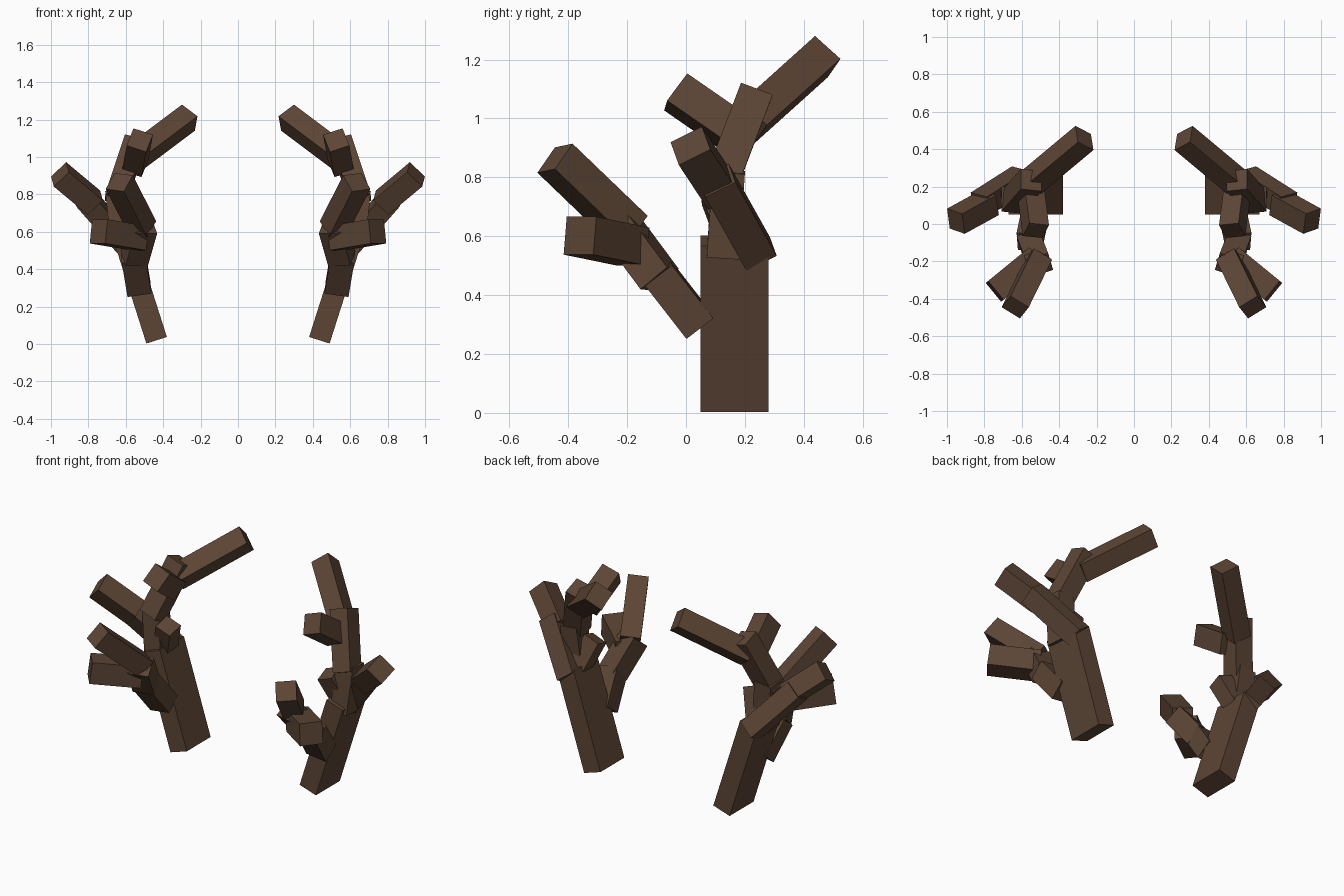
import bpy, bmesh
from mathutils import Vector

if "Cube" in bpy.data.objects:
    bpy.data.objects.remove(bpy.data.objects["Cube"])

mat = bpy.data.materials.new("dark_brown_horn")
mat.diffuse_color = (0.108, 0.060, 0.036, 1)
mat.use_nodes = True
mat.node_tree.nodes["Principled BSDF"].inputs["Base Color"].default_value = mat.diffuse_color


def beam(name, p0, p1, ref, w, d):
    """Square-ended box from p0 to p1; ref sets the direction of width w."""
    p0, p1 = Vector(p0), Vector(p1)
    axis = (p1 - p0).normalized()
    ref = Vector(ref)
    u = (ref - axis * ref.dot(axis)).normalized()
    v = axis.cross(u)
    for side, s in (("left", 1), ("right", -1)):
        bm = bmesh.new()
        rings = []
        for p in (p0, p1):
            ring = []
            for a, b in ((-1, -1), (1, -1), (1, 1), (-1, 1)):
                c = p + u * (a * w / 2) + v * (b * d / 2)
                ring.append(bm.verts.new((c.x * s, c.y, c.z)))
            rings.append(ring)
        lo, hi = rings
        bm.faces.new(lo)
        bm.faces.new(hi)
        for i in range(4):
            j = (i + 1) % 4
            bm.faces.new((lo[i], lo[j], hi[j], hi[i]))
        bmesh.ops.recalc_face_normals(bm, faces=bm.faces)
        me = bpy.data.meshes.new(f"{name}_{side}")
        bm.to_mesh(me)
        bm.free()
        me.materials.append(mat)
        bpy.context.collection.objects.link(bpy.data.objects.new(me.name, me))


# main stem: thick base, neck, upper stem, crown
beam("antler_base", (0.435, 0.165, 0.02), (0.615, 0.165, 0.585), (0, 1, 0), 0.23, 0.115)
beam("neck", (0.625, 0.125, 0.53), (0.655, 0.145, 0.82), (0, 1, 0), 0.11, 0.11)
beam("upper_stem", (0.655, 0.115, 0.77), (0.55, 0.235, 1.085), (0, 1, -0.35), 0.115, 0.115)
beam("crown", (0.565, 0.21, 0.985), (0.265, 0.46, 1.21), (0.01, 0.09, -0.075), 0.117, 0.112)

# small tines on the stem
beam("upper_front_tine", (0.55, 0.16, 0.955), (0.525, -0.035, 1.09), (1, 0, 0.4), 0.11, 0.12)
beam("inner_tine", (0.60, 0.16, 0.58), (0.54, 0.10, 0.74), (1, 0, 0.3), 0.10, 0.10)

# outer tine in two lengths
beam("outer_tine", (0.605, 0.245, 0.54), (0.825, 0.105, 0.79), (0, 1, 0.36), 0.115, 0.11)
beam("outer_tine_tip", (0.77, 0.115, 0.755), (0.952, 0.015, 0.907), (0, 1, 0.36), 0.12, 0.115)

# front tine: two lengths, then a fork
beam("front_tine_root", (0.53, 0.045, 0.295), (0.56, -0.095, 0.475), (1, 0, -0.1), 0.13, 0.115)
beam("front_tine_middle", (0.555, -0.09, 0.455), (0.505, -0.22, 0.63), (1, -0.3, 0), 0.125, 0.12)
beam("front_fork_upper", (0.51, -0.19, 0.62), (0.635, -0.445, 0.865), (1, 0.8, 0), 0.115, 0.115)
beam("front_fork_lower", (0.525, -0.18, 0.565), (0.745, -0.36, 0.602), (0, 0, 1), 0.13, 0.13)
